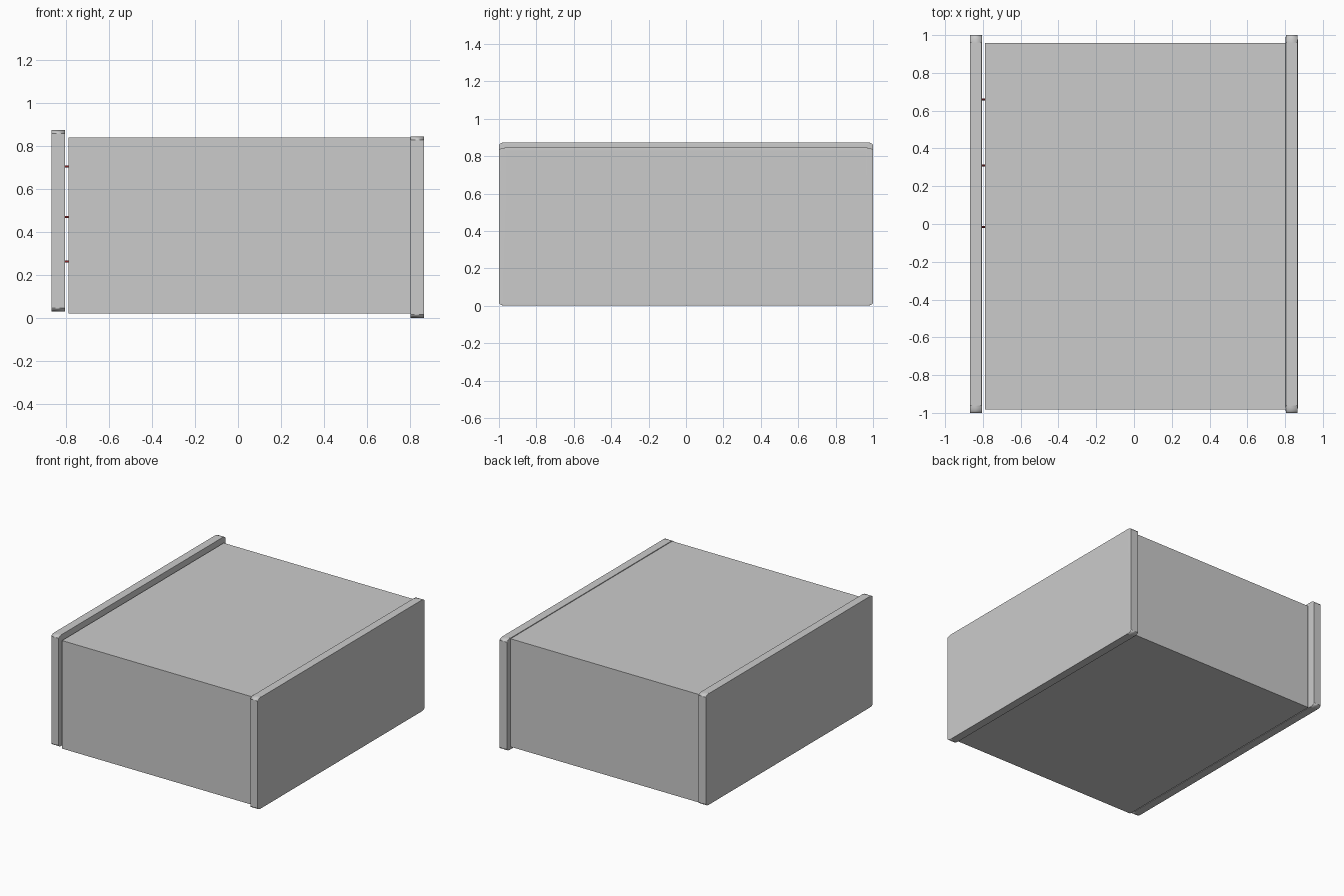
import bpy, math

if "Cube" in bpy.data.objects:
    bpy.data.objects.remove(bpy.data.objects["Cube"])


def box(name, lo, hi):
    size = [b - a for a, b in zip(lo, hi)]
    mid = [(a + b) / 2 for a, b in zip(lo, hi)]
    bpy.ops.mesh.primitive_cube_add(size=2, location=mid)
    ob = bpy.context.object
    ob.name = name
    ob.scale = [s / 2 for s in size]
    return ob


# Main case
box("case_body", (-0.79, -0.983, 0.02), (0.81, 0.957, 0.84))


# End panels: rounded before their flattening scale, so the bevel flattens too
def panel(name, x0, x1, z0, z1):
    ob = box(name, (x0, -1, z0), (x1, 1, z1))
    bev = ob.modifiers.new("rounded_edges", 'BEVEL')
    bev.width = 0.038
    bev.segments = 8
    bpy.ops.object.shade_smooth_by_angle(angle=math.radians(30))


panel("right_end_panel", 0.803, 0.867, 0.0, 0.845)
panel("left_end_panel", -0.869, -0.805, 0.03, 0.874)

# Small red pins bridging the gap behind the left panel
red = bpy.data.materials.new("dark_red")
red.diffuse_color = (0.3, 0.02, 0.02, 1)
red.use_nodes = True
red.node_tree.nodes["Principled BSDF"].inputs["Base Color"].default_value = red.diffuse_color
for i, (y, z) in enumerate([(0.66, 0.705), (0.31, 0.47), (-0.015, 0.262)]):
    bpy.ops.mesh.primitive_cylinder_add(
        vertices=12, radius=0.005, depth=0.03,
        location=(-0.798, y, z), rotation=(0, math.pi / 2, 0))
    pin = bpy.context.object
    pin.name = f"connector_pin_{i + 1}"
    pin.data.materials.append(red)
    bpy.ops.object.shade_smooth_by_angle()
